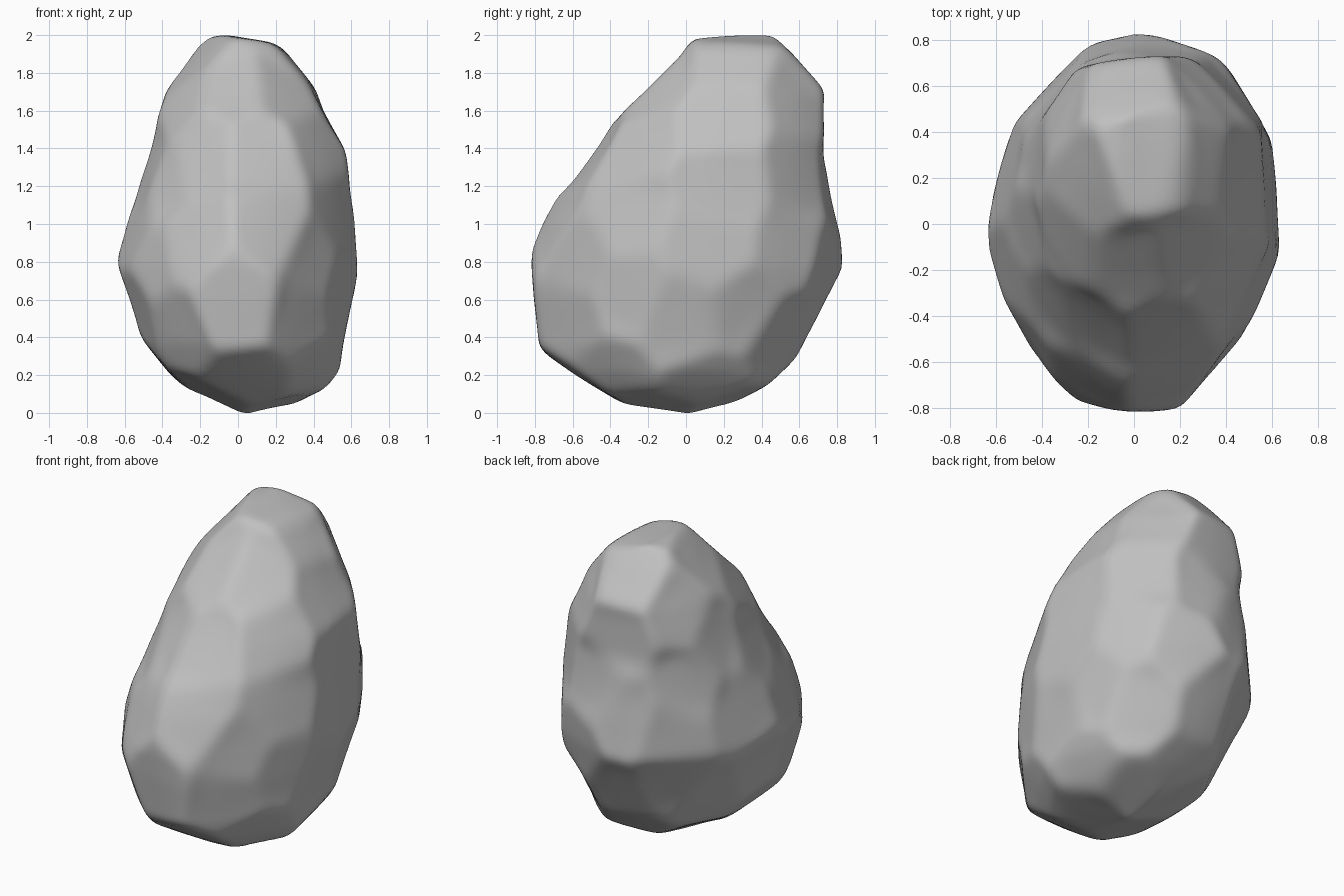
import bpy
import math
import random
from mathutils import Vector
from mathutils.bvhtree import BVHTree

random.seed(4)
cube = bpy.data.objects.get("Cube")
if cube:
    bpy.data.objects.remove(cube, do_unlink=True)

# Outline of the boulder: height, left and right edge, front and back edge
OUTLINE = [
    (-.015, .07, .07, 0, 0), (.04, -.08, .22, -.28, .2), (.13, -.23, .43, -.51, .43),
    (.2, -.38, .53, -.63, .5), (.35, -.49, .56, -.78, .62),
    (.6, -.57, .61, -.825, .74), (.77, -.64, .635, -.825, .825),
    (1, -.57, .61, -.75, .8), (1.2, -.51, .59, -.61, .75),
    (1.4, -.45, .57, -.45, .73), (1.55, -.42, .48, -.37, .735),
    (1.68, -.36, .42, -.22, .735), (1.8, -.28, .36, -.11, .65), (1.9, -.22, .28, -.02, .59),
    (1.95, -.17, .15, .06, .54), (2.01, -.06, .0, .31, .43)]
BOTTOM, TOP = OUTLINE[0][0], OUTLINE[-1][0]

# Fullness of the corners: height, back left, back right, front right, front left
CORNERS = [
    (-.02, .03, 0, .04, -.05), (.3, .03, -.03, .04, -.06), (.75, .05, -.06, -.04, -.07),
    (1.1, .05, 0, -.06, -.02), (1.4, .04, .04, 0, .01), (1.7, 0, .04, .02, 0),
    (1.9, -.13, .08, 0, 0), (2.01, -.15, .1, 0, 0)]

# Facet centres, as sideways and upward offsets seen from a direction
FACETS = {
    (0, 0, 1): [(.08, .3), (-.02, .62), (-.22, .15)],
    (0, 0, -1): [(-.14, .22), (.25, .15), (.2, -.22), (-.15, -.2)],
    (0, -1, 0): [(-.2, .35), (.13, .35), (-.25, -.1), (.2, 0), (-.03, -.4), (-.02, .72),
                 (.22, .7), (.43, .4), (.52, .05), (.36, -.5), (-.35, -.55), (-.2, -.7),
                 (.1, -.85), (-.46, -.2), (-.36, .2), (-.28, .65)],
    (1, 0, 0): [(.25, .85), (.2, .55), (-.1, .62), (.58, .65), (.58, .25), (.2, .2),
                (-.2, .35), (-.15, 0), (-.5, 0), (.15, -.15), (.55, -.15),
                (-.55, -.45), (0, -.52), (.5, -.6), (-.4, -.8), (.1, -.86)],
    (-1, 1, .82): [(-.24, .52), (-.5, .16), (-.12, .25), (.29, .46), (-.48, -.28),
                   (-.1, -.13), (.23, -.3), (.35, .1), (-.48, -.69), (.08, -.75),
                   (.08, .1), (-.2, -.42), (.55, -.13)],
    (1, 1, -.82): [(.12, .78), (.06, .37), (.04, 0), (-.05, -.33), (-.14, -.72),
                   (.48, .46), (.45, -.13), (-.4, .28), (-.5, -.13), (-.43, -.8),
                   (.27, -.6)],
}
SPACING = .22       # closest two facets may be
SOFTNESS = .016     # width of the blend between facets
FLATNESS = .75      # how far the body is pressed onto its facets


def row_at(table, z):
    for low, high in zip(table, table[1:]):
        if z <= high[0]:
            t = (z - low[0]) / (high[0] - low[0])
            return [a + (b - a) * t for a, b in zip(low[1:], high[1:])]
    return table[-1][1:]


def ring_point(co):
    """Place a point of the unit sphere on the uneven oval ring at its height."""
    z = BOTTOM + (co.z + 1) / 2 * (TOP - BOTTOM)
    x0, x1, y0, y1 = row_at(OUTLINE, z)
    flat = math.hypot(co.x, co.y) or 1
    cx, cy = co.x / flat, co.y / flat
    corner = (0 if cx > 0 else 1) if cy > 0 else (2 if cx < 0 else 3)
    full = 1 + row_at(CORNERS, z)[corner] * (2 * cx * cy) ** 2
    return Vector(((x0 + x1) / 2 + cx * full * (x1 - x0) / 2,
                   (y0 + y1) / 2 + cy * full * (y1 - y0) / 2, z))


# Rounded body
bpy.ops.mesh.primitive_ico_sphere_add(subdivisions=6, radius=1)
rock = bpy.context.object
rock.name = "boulder"
rock.data.name = "boulder"
mesh = rock.data
for v in mesh.vertices:
    v.co = ring_point(v.co.normalized())
mesh.update()
points = [v.co.copy() for v in mesh.vertices]
normals = [v.normal.copy() for v in mesh.vertices]

# Facet centres on the body
tree = BVHTree.FromPolygons(points, [p.vertices[:] for p in mesh.polygons])
seeds = []


def add_seed(p, gap):
    if all((p - s).length > gap for s in seeds):
        seeds.append(p)


for view, offsets in FACETS.items():
    toward = Vector(view).normalized()
    side = Vector((0, 0, 1)).cross(toward)
    side = side.normalized() if side.length > .01 else Vector((1, 0, 0))
    up = toward.cross(side)
    for u, w in offsets:
        start = Vector((0, 0, 1)) + side * u + up * w + toward * 5
        hit = tree.ray_cast(start, -toward)[0]
        if hit:
            add_seed(hit, SPACING)
for p in random.sample(points, len(points)):
    add_seed(p, SPACING * 1.4)

# Best plane for each facet
cells = [[Vector(), Vector(), 0] for s in seeds]
nearest = []
for p, n in zip(points, normals):
    dist = [(p - s).length_squared for s in seeds]
    best = min(dist)
    nearest.append([(i, math.exp((best - d) / SOFTNESS)) for i, d in enumerate(dist)
                    if d - best < SOFTNESS * 6])
    cell = cells[dist.index(best)]
    cell[0] += p
    cell[1] += n
    cell[2] += 1
planes = [(total / max(count, 1), direction.normalized())
          for total, direction, count in cells]

# Flatten the body onto its facets
for v, p, near in zip(mesh.vertices, points, nearest):
    shift = Vector()
    for i, weight in near:
        centre, n = planes[i]
        shift += n * (centre - p).dot(n) * weight
    v.co = p + shift * (FLATNESS / sum(weight for i, weight in near))

# Soften the creases
smooth = rock.modifiers.new("soft_creases", 'SMOOTH')
smooth.factor = .5
smooth.iterations = 4
bpy.ops.object.modifier_apply(modifier=smooth.name)

# Rest the boulder on the ground
lowest = min(v.co.z for v in mesh.vertices)
for v in mesh.vertices:
    v.co.z -= lowest
bpy.ops.object.shade_smooth()

# Stone colour
stone = bpy.data.materials.new("grey_stone")
stone.use_nodes = True
colour = (.53, .53, .53, 1)
stone.diffuse_color = colour
stone.node_tree.nodes["Principled BSDF"].inputs["Base Color"].default_value = colour
mesh.materials.append(stone)
